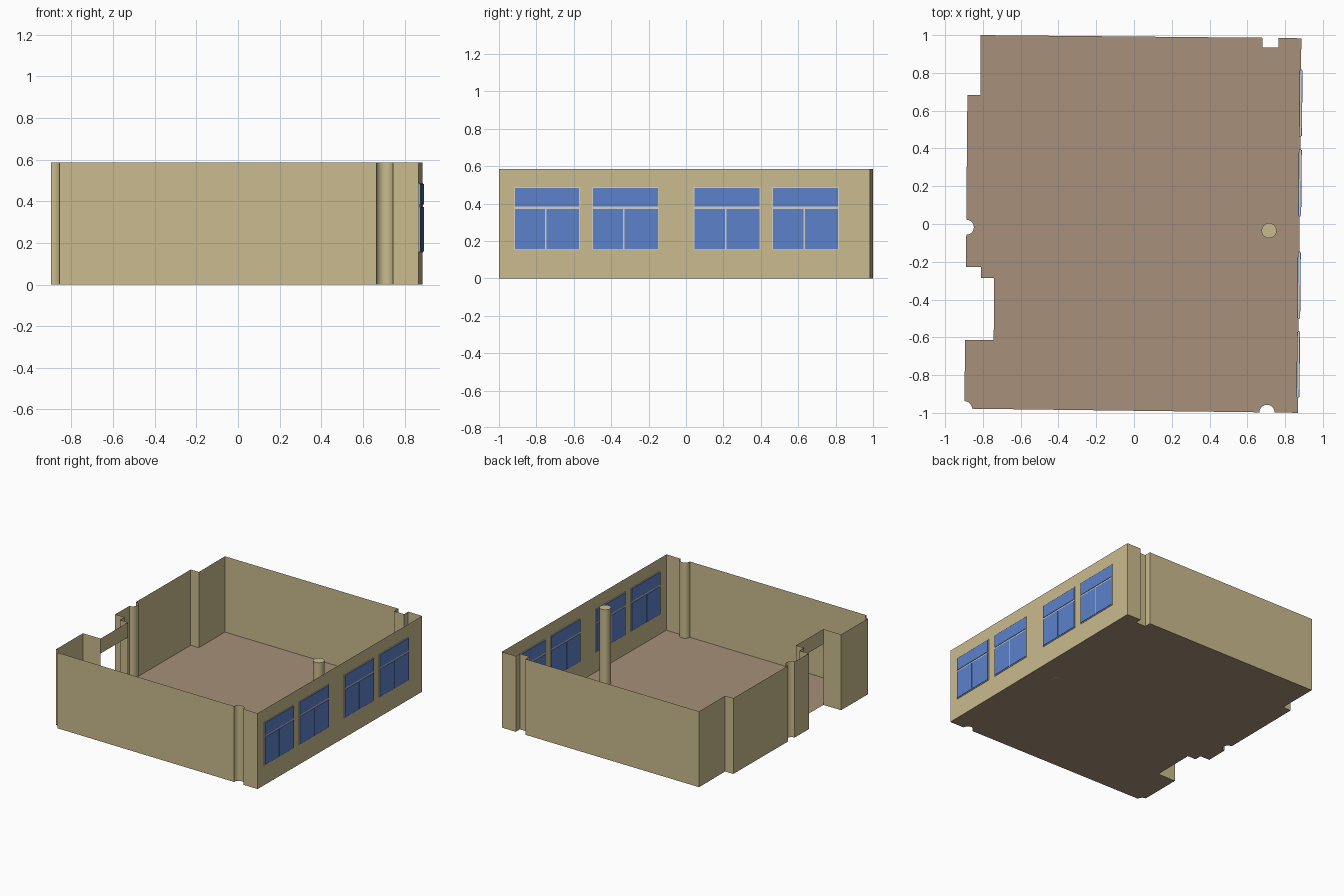
import bpy, bmesh, math
from mathutils import Vector

if "Cube" in bpy.data.objects:
    bpy.data.objects.remove(bpy.data.objects["Cube"])

H = 0.585          # wall height
LINTEL = 0.47      # underside of the door lintel


def material(name, rgb):
    m = bpy.data.materials.new(name)
    m.diffuse_color = (*rgb, 1)
    m.use_nodes = True
    m.node_tree.nodes["Principled BSDF"].inputs["Base Color"].default_value = m.diffuse_color
    return m


WALL = material("beige_wall", (0.59, 0.50, 0.27))
FLOOR = material("brown_floor", (0.39, 0.28, 0.195))
GLASS = material("blue_glass", (0.107, 0.223, 0.597))
FRAME = material("pale_frame", (0.65, 0.63, 0.57))


def finish(bm, name, mat, smooth=False):
    bmesh.ops.remove_doubles(bm, verts=bm.verts, dist=1e-5)
    me = bpy.data.meshes.new(name)
    bm.to_mesh(me)
    bm.free()
    me.materials.append(mat)
    ob = bpy.data.objects.new(name, me)
    bpy.context.collection.objects.link(ob)
    if smooth:
        bpy.ops.object.select_all(action='DESELECT')
        ob.select_set(True)
        bpy.context.view_layer.objects.active = ob
        bpy.ops.object.shade_smooth_by_angle(angle=math.radians(30))
    return ob


def arc(cx, cy, r, a0, a1, n):
    return [(cx + r * math.cos(math.radians(a0 + (a1 - a0) * i / n)),
             cy + r * math.sin(math.radians(a0 + (a1 - a0) * i / n))) for i in range(n + 1)]


# Room outline, counter-clockwise, with niches for the built-in columns
RIGHT_A, RIGHT_B = (0.867, -1.0), (0.886, 0.983)
DOOR_A, DOOR_B = (-0.740, -0.285), (-0.743, -0.615)
outline = (arc(0.704, -0.997, 0.04, 180, 0, 16)
           + [RIGHT_A, RIGHT_B, (0.765, 0.985), (0.765, 0.935), (0.68, 0.935), (0.68, 0.986),
              (-0.812, 1.0), (-0.812, 0.683), (-0.882, 0.683)]
           + arc(-0.888, -0.017, 0.04, 90, -90, 16)
           + [(-0.89, -0.228), (-0.81, -0.228), (-0.81, -0.285), DOOR_A, DOOR_B, (-0.895, -0.615)]
           + arc(-0.897, -0.978, 0.04, 90, 0, 8))

# Floor
bm = bmesh.new()
bm.faces.new([bm.verts.new((x, y, 0)) for x, y in outline])
finish(bm, "floor", FLOOR)

# Walls
windows = [(-0.920, -0.567), (-0.503, -0.146), (0.041, 0.398), (0.460, 0.817)]
SILL, HEAD = 0.153, 0.487


def panel(bm, a, b, z0, z1):
    bm.faces.new([bm.verts.new(c) for c in ((*a, z0), (*b, z0), (*b, z1), (*a, z1))])


def on_right(y):
    t = (y - RIGHT_A[1]) / (RIGHT_B[1] - RIGHT_A[1])
    return (RIGHT_A[0] + t * (RIGHT_B[0] - RIGHT_A[0]), y)


bm = bmesh.new()
for a, b in zip(outline, outline[1:] + outline[:1]):
    if a == RIGHT_A:      # window wall: grid with openings left out
        ys = [RIGHT_A[1]] + [y for w in windows for y in w] + [RIGHT_B[1]]
        for i, (y0, y1) in enumerate(zip(ys, ys[1:])):
            for j, (z0, z1) in enumerate(((0, SILL), (SILL, HEAD), (HEAD, H))):
                if not (i % 2 and j == 1):
                    panel(bm, on_right(y0), on_right(y1), z0, z1)
    else:
        panel(bm, a, b, LINTEL if a == DOOR_A else 0, H)
finish(bm, "walls", WALL, True)

# Free-standing column
bm = bmesh.new()
bmesh.ops.create_cone(bm, cap_ends=True, segments=32, radius1=0.04, radius2=0.04, depth=H)
bmesh.ops.translate(bm, verts=bm.verts, vec=(0.715, -0.035, H / 2))
finish(bm, "column", WALL, True)


# Windows: pale frame with three raised panes each
def slab(bm, y0, y1, z0, z1, t):
    vs = bmesh.ops.create_cube(bm, size=1)["verts"]
    for v in vs:
        y = y1 if v.co.y > 0 else y0
        z = z1 if v.co.z > 0 else z0
        v.co = Vector((on_right(y)[0] + (t if v.co.x > 0 else -t), y, z))


for k, (y0, y1) in enumerate(windows, 1):
    bm = bmesh.new()
    slab(bm, y0, y1, SILL, HEAD, 0.004)
    finish(bm, f"window_frame_{k}", FRAME)
    bm = bmesh.new()
    m, mid = 0.005, (y0 + y1) / 2 - 0.007
    slab(bm, y0 + m, y1 - m, 0.385, HEAD - m, 0.008)
    slab(bm, y0 + m, mid - 0.004, SILL + m, 0.372, 0.008)
    slab(bm, mid + 0.004, y1 - m, SILL + m, 0.372, 0.008)
    finish(bm, f"window_panes_{k}", GLASS)
